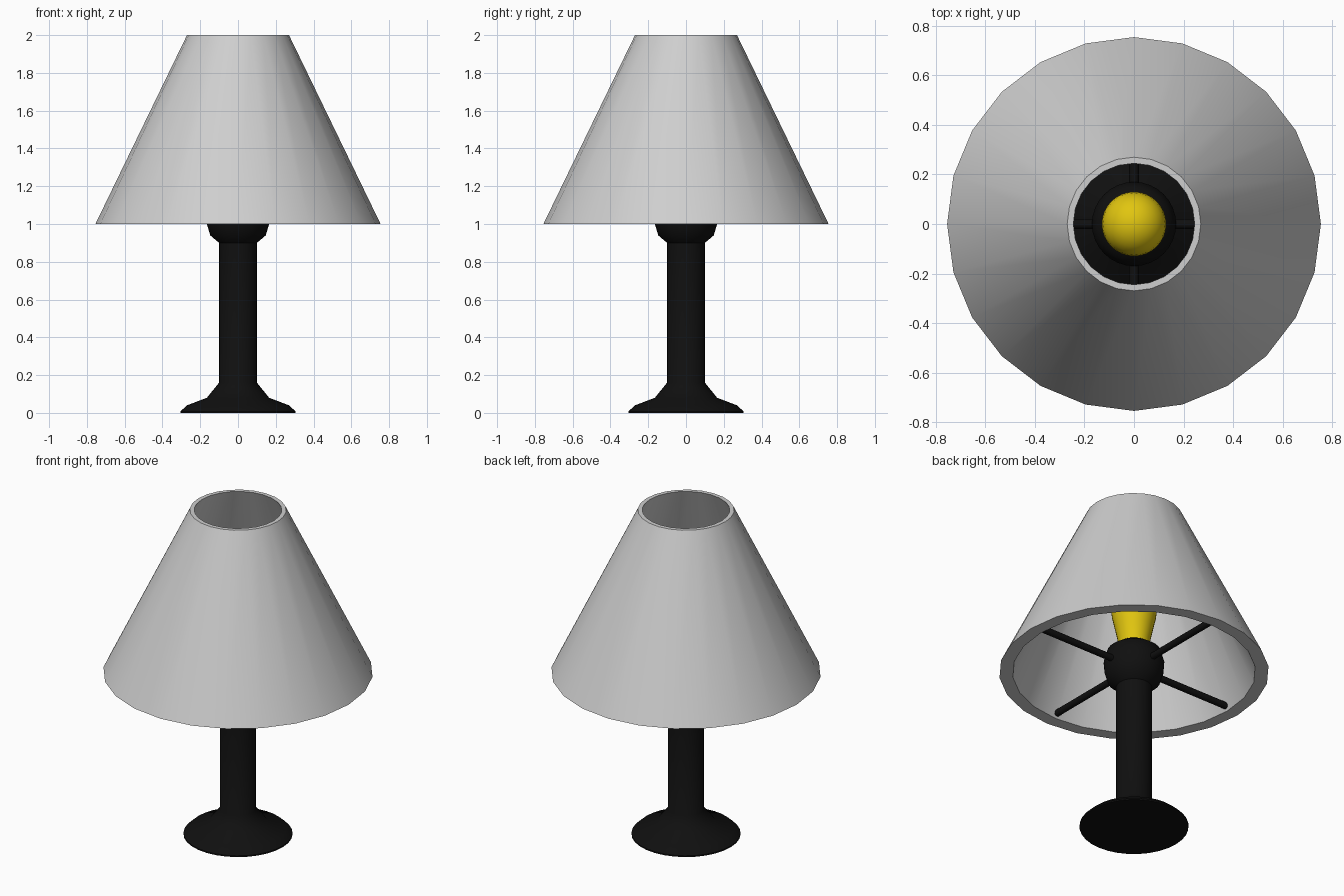
import bpy, bmesh, math

if "Cube" in bpy.data.objects:
    bpy.data.objects.remove(bpy.data.objects["Cube"])

def material(name, rgb):
    m = bpy.data.materials.new(name)
    m.diffuse_color = (*rgb, 1)
    m.use_nodes = True
    m.node_tree.nodes["Principled BSDF"].inputs["Base Color"].default_value = m.diffuse_color
    return m

grey = material("shade_grey", (0.62, 0.62, 0.62))
black = material("matte_black", (0.005, 0.005, 0.005))
yellow = material("bulb_yellow", (0.75, 0.56, 0.005))

def finish(obj, mat, angle):
    obj.data.materials.append(mat)
    bpy.ops.object.select_all(action='DESELECT')
    obj.select_set(True)
    bpy.context.view_layer.objects.active = obj
    bpy.ops.object.shade_smooth_by_angle(angle=math.radians(angle))

def lathe(name, profile, sides, mat, angle=40, closed=False):
    """Spin an (r, z) profile round the z axis."""
    bm = bmesh.new()
    pts = profile + profile[:1] if closed else profile
    vs = [bm.verts.new((r, 0, z)) for r, z in pts]
    es = [bm.edges.new(p) for p in zip(vs, vs[1:])]
    bmesh.ops.spin(bm, geom=vs + es, cent=(0, 0, 0), axis=(0, 0, 1),
                   angle=2 * math.pi, steps=sides, use_duplicate=False)
    bmesh.ops.remove_doubles(bm, verts=bm.verts[:], dist=1e-4)
    bmesh.ops.recalc_face_normals(bm, faces=bm.faces[:])
    me = bpy.data.meshes.new(name)
    bm.to_mesh(me)
    bm.free()
    obj = bpy.data.objects.new(name, me)
    bpy.context.collection.objects.link(obj)
    finish(obj, mat, angle)

# Thick conical shade, open at both ends
lathe("shade", [(0.755, 1.0), (0.27, 2.0), (0.245, 2.0), (0.68, 1.0)],
      24, grey, closed=True)

# Foot, stem and rounded hub
lathe("stand", [(0, 0), (0.305, 0), (0.305, 0.008), (0.27, 0.04), (0.165, 0.08),
                (0.10, 0.16), (0.10, 0.90), (0.147, 0.94), (0.165, 1.0),
                (0.17, 1.06), (0.15, 1.13), (0.10, 1.165), (0, 1.165)], 32, black)

# Light bulb: tapering neck into a round top
R, ZC = 0.13, 1.41
dome = [(R * math.cos(math.radians(a)), ZC + R * math.sin(math.radians(a)))
        for a in range(0, 90, 15)] + [(0, ZC + R)]
lathe("bulb", [(0, 1.15), (0.085, 1.15), (0.09, 1.20), (0.107, 1.28),
               (0.123, 1.35)] + dome, 32, yellow)

# Four spokes from the hub to the shade
for i in range(4):
    a = i * math.pi / 2
    r0, r1 = 0.10, 0.67
    mid = (r0 + r1) / 2
    bpy.ops.mesh.primitive_cylinder_add(
        vertices=12, radius=0.02, depth=r1 - r0,
        location=(mid * math.cos(a), mid * math.sin(a), 1.03),
        rotation=(0, math.pi / 2, a))
    spoke = bpy.context.object
    spoke.name = f"spoke_{i + 1}"
    finish(spoke, black, 40)
